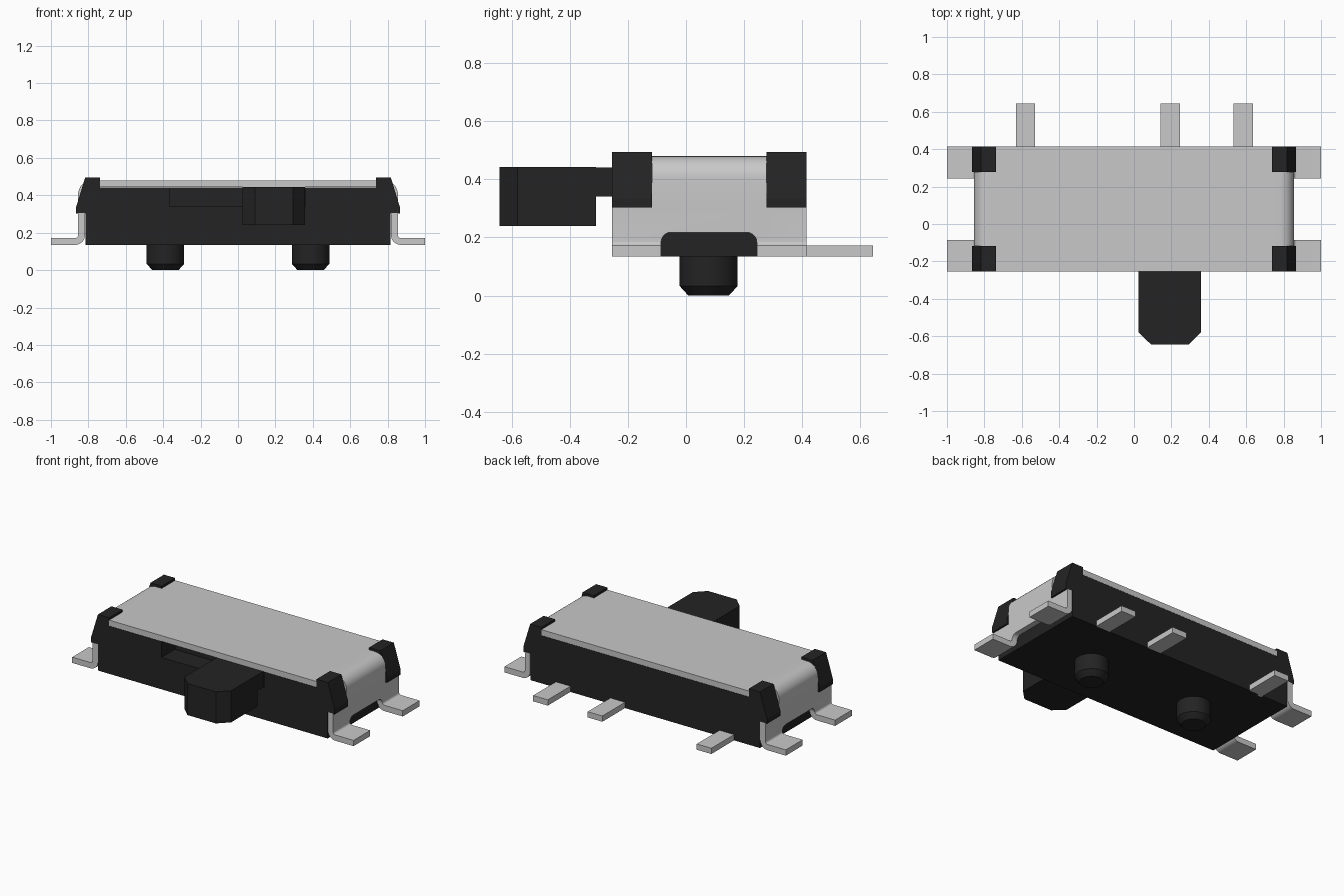
import bpy, bmesh, math
from mathutils import Vector

if "Cube" in bpy.data.objects:
    bpy.data.objects.remove(bpy.data.objects["Cube"])

def mat(name, c):
    m = bpy.data.materials.new(name)
    m.diffuse_color = (*c, 1)
    m.use_nodes = True
    m.node_tree.nodes["Principled BSDF"].inputs["Base Color"].default_value = m.diffuse_color
    return m

BLACK = mat("black plastic", (0.017, 0.017, 0.017))
METAL = mat("light grey metal", (0.58, 0.58, 0.58))

def finish(name, bm, material):
    bmesh.ops.recalc_face_normals(bm, faces=bm.faces[:])
    me = bpy.data.meshes.new(name)
    bm.to_mesh(me)
    bm.free()
    ob = bpy.data.objects.new(name, me)
    bpy.context.collection.objects.link(ob)
    me.materials.append(material)
    return ob

def add_prism(bm, pts, axis, a, b):
    """Extrude a 2D profile along an axis: x uses (y,z), y uses (x,z), z uses (x,y)."""
    def place(p, t):
        q = list(p)
        q.insert("xyz".index(axis), t)
        return Vector(q)
    f = bm.faces.new([bm.verts.new(place(p, a)) for p in pts])
    ext = bmesh.ops.extrude_face_region(bm, geom=[f])["geom"]
    d = place((0, 0), b - a)
    bmesh.ops.translate(bm, verts=[v for v in ext if isinstance(v, bmesh.types.BMVert)], vec=d)

def rect(x0, x1, y0, y1):
    return [(x0, y0), (x1, y0), (x1, y1), (x0, y1)]

def prism(name, pts, axis, a, b, material):
    bm = bmesh.new()
    add_prism(bm, pts, axis, a, b)
    return finish(name, bm, material)

def arc(cx, cy, r, d0, d1, n=8):
    return [(cx + r * math.cos(math.radians(d0 + (d1 - d0) * i / n)),
             cy + r * math.sin(math.radians(d0 + (d1 - d0) * i / n))) for i in range(n + 1)]

def activate(ob):
    bpy.ops.object.select_all(action='DESELECT')
    ob.select_set(True)
    bpy.context.view_layer.objects.active = ob

def cut(ob, cutter):
    m = ob.modifiers.new("cut", 'BOOLEAN')
    m.operation, m.solver, m.object = 'DIFFERENCE', 'EXACT', cutter
    activate(ob)
    bpy.ops.object.modifier_apply(modifier=m.name)
    bpy.data.objects.remove(cutter)

def smooth(ob):
    activate(ob)
    bpy.ops.object.shade_smooth_by_angle(angle=math.radians(25))

Y0, Y1 = -0.255, 0.415          # body front and back
FRONT, BACK = (Y0, -0.118), (0.278, Y1)   # corner clip ranges

# housing with the slot the slider runs in
body = prism("housing", rect(-0.816, 0.816, 0.135, 0.442), 'y', Y0, Y1, BLACK)
cut(body, prism("slot_cutter", rect(-0.365, 0.362, 0.34, 0.6), 'y', -0.4, -0.12, BLACK))

# bent sheet cover with feet, one continuous profile
half = (arc(0.78, 0.405, 0.075, 90, 0) + arc(0.87, 0.187, 0.015, 180, 270)
        + [(1.0, 0.172), (1.0, 0.135)]
        + arc(0.87, 0.187, 0.052, 270, 180) + arc(0.78, 0.405, 0.038, 0, 90))
cover = prism("metal_cover", half + [(-x, z) for x, z in reversed(half)], 'y', Y0, Y1, METAL)

# cut the corners for the clips and the gap between the feet
bm = bmesh.new()
gap = [(-0.086, 0.05), (0.244, 0.05)] + arc(0.209, 0.183, 0.035, 0, 90, 5) + arc(-0.051, 0.183, 0.035, 90, 180, 5)
for s in (-1, 1):
    add_prism(bm, gap, 'x', s * 0.75, s * 1.1)
    for y0, y1 in ((Y0 - 0.1, FRONT[1]), (BACK[0], Y1 + 0.1)):
        add_prism(bm, rect(0.737 * s, 1.1 * s, 0.305, 0.6), 'y', y0, y1)
cut(cover, finish("cover_cutter", bm, METAL))
smooth(cover)

# corner clips
clip = [(0.737, 0.43), (0.737, 0.495), (0.817, 0.495), (0.866, 0.335), (0.866, 0.303), (0.81, 0.303), (0.81, 0.43)]
for s, side in ((-1, "left"), (1, "right")):
    for (y0, y1), end in ((FRONT, "front"), (BACK, "back")):
        prism(f"clip_{end}_{side}", [(s * x, z) for x, z in clip], 'y', y0, y1, BLACK)

# slider knob with its stem
prism("slider_knob", [(0.025, -0.31), (0.025, -0.58), (0.09, -0.643), (0.293, -0.643),
                      (0.357, -0.58), (0.357, -0.31)], 'z', 0.24, 0.443, BLACK)
prism("slider_stem", rect(0.025, 0.357, -0.311, -0.12), 'z', 0.342, 0.442, BLACK)

# contact pins at the back
for i, x in enumerate((-0.58, 0.195, 0.583)):
    prism(f"contact_pin_{i + 1}", rect(x - 0.052, x + 0.052, 0.135, 0.172), 'y', 0.40, 0.645, METAL)

# locating pegs with chamfered tips
for x, side in ((-0.388, "left"), (0.388, "right")):
    bm = bmesh.new()
    rings = [[bm.verts.new((px, py, z)) for px, py in arc(x, 0.078, r, 0, 352.5, 47)]
             for r, z in ((0.07, 0.0), (0.1, 0.033), (0.1, 0.14))]
    for lo, hi in zip(rings, rings[1:]):
        for i in range(48):
            j = (i + 1) % 48
            bm.faces.new((lo[i], lo[j], hi[j], hi[i]))
    bm.faces.new(rings[0])
    bm.faces.new(rings[-1])
    smooth(finish(f"locating_peg_{side}", bm, BLACK))
